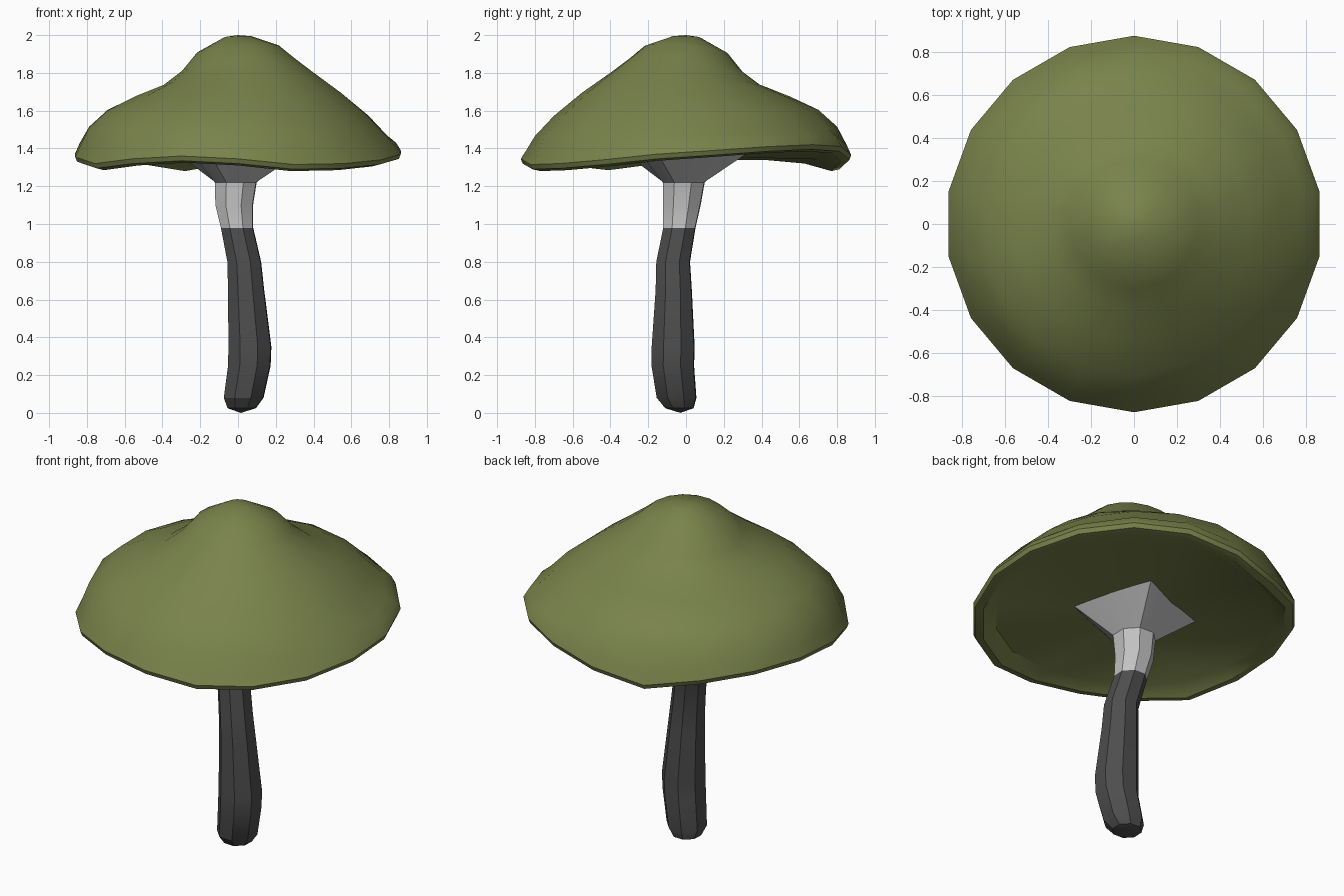
import bpy, bmesh, math

if "Cube" in bpy.data.objects:
    bpy.data.objects.remove(bpy.data.objects["Cube"])


def material(name, r, g, b):
    m = bpy.data.materials.new(name)
    m.diffuse_color = (r, g, b, 1)
    m.use_nodes = True
    m.node_tree.nodes["Principled BSDF"].inputs["Base Color"].default_value = m.diffuse_color
    return m


GREEN = material("olive green", 0.19, 0.225, 0.07)
DARK = material("dark grey", 0.075, 0.075, 0.075)
LIGHT = material("light grey", 0.54, 0.54, 0.54)


def loft(name, rings, start, end, mats, rule, angle):
    """Skin a list of rings, closing both ends with a centre point."""
    bm = bmesh.new()
    rows = [[bm.verts.new(p) for p in ring] for ring in rings]
    n = len(rows[0])
    for k, (a, b) in enumerate(zip(rows, rows[1:])):
        for i in range(n):
            j = (i + 1) % n
            f = bm.faces.new((a[i], a[j], b[j], b[i]))
            f.material_index = rule(k)
    for row, point, idx in ((rows[0], start, 0), (rows[-1], end, len(rows) - 1)):
        c = bm.verts.new(point)
        for i in range(n):
            f = bm.faces.new((row[i], row[(i + 1) % n], c))
            f.material_index = rule(idx)
    bmesh.ops.recalc_face_normals(bm, faces=bm.faces)
    me = bpy.data.meshes.new(name)
    bm.to_mesh(me)
    bm.free()
    for m in mats:
        me.materials.append(m)
    ob = bpy.data.objects.new(name, me)
    bpy.context.collection.objects.link(ob)
    bpy.ops.object.select_all(action='DESELECT')
    ob.select_set(True)
    bpy.context.view_layer.objects.active = ob
    bpy.ops.object.shade_smooth_by_angle(angle=math.radians(angle))
    return ob


# Cap: 18-sided, straight cone at the front right, hollow with a shoulder at the back left
SIDES = 18
rim = [1.355, 1.375, 1.385, 1.375, 1.33, 1.28, 1.32, 1.34, 1.34,
       1.32, 1.285, 1.31, 1.325, 1.31, 1.28, 1.285, 1.305, 1.335]
# radius, height on the straight side, height on the shouldered side
profile = [(.07, 1.995, 1.99), (.22, 1.95, 1.905), (.30, 1.89, 1.805),
           (.40, 1.815, 1.73), (.55, 1.70, 1.675), (.70, 1.565, 1.605),
           (.80, 1.455, 1.515)]
angles = [math.radians(10 + 20 * i) for i in range(SIDES)]


def shoulder(t):
    return min(1, (0.5 - 0.5 * math.cos(t - math.radians(315))) / 0.85)


def cap_ring(r, height):
    return [(r * math.cos(t), r * math.sin(t), height(i, t))
            for i, t in enumerate(angles)]


rings = [cap_ring(r, lambda i, t, a=a, b=b: a + (b - a) * shoulder(t))
         for r, a, b in profile]
# Rim lip and recessed underside
rings += [cap_ring(.85, lambda i, t: rim[i] + .07 + .02 * shoulder(t)),
          cap_ring(.875, lambda i, t: rim[i] + .035),
          cap_ring(.865, lambda i, t: rim[i] + .01),
          cap_ring(.82, lambda i, t: rim[i]),
          cap_ring(.75, lambda i, t: 1.36 + .4 * (rim[i] - 1.325))]
loft("cap", rings, (0, 0, 2.0), (0, 0, 1.36), [GREEN], lambda k: 0, 35)

# Stem: bent eight-sided tube (z, centre x, centre y, radius)
path = [(.025, .02, -.035, .08), (.08, .03, -.05, .112), (.25, .06, -.07, .12),
        (.35, .063, -.068, .121), (.65, .043, -.065, .102), (.80, .033, -.068, .095),
        (.98, -.005, -.035, .091), (1.10, -.02, -.022, .106), (1.22, -.012, -.012, .118)]


def stem_ring(z, x, y, radius):
    pts = []
    for i in range(8):
        t = math.radians(-25 + 45 * i)
        r = radius(i)
        pts.append((x + r * math.cos(t), y + r * math.sin(t), z))
    return pts


rings = [stem_ring(z, x, y, lambda i, r=r: r) for z, x, y, r in path]
# Square flare under the cap
rings.append(stem_ring(1.37, 0, 0, lambda i: .35 if i % 2 == 0 else .255))
loft("stem", rings, (.015, -.03, 0), (0, 0, 1.39), [DARK, LIGHT],
     lambda k: 1 if k >= 6 else 0, 30)
